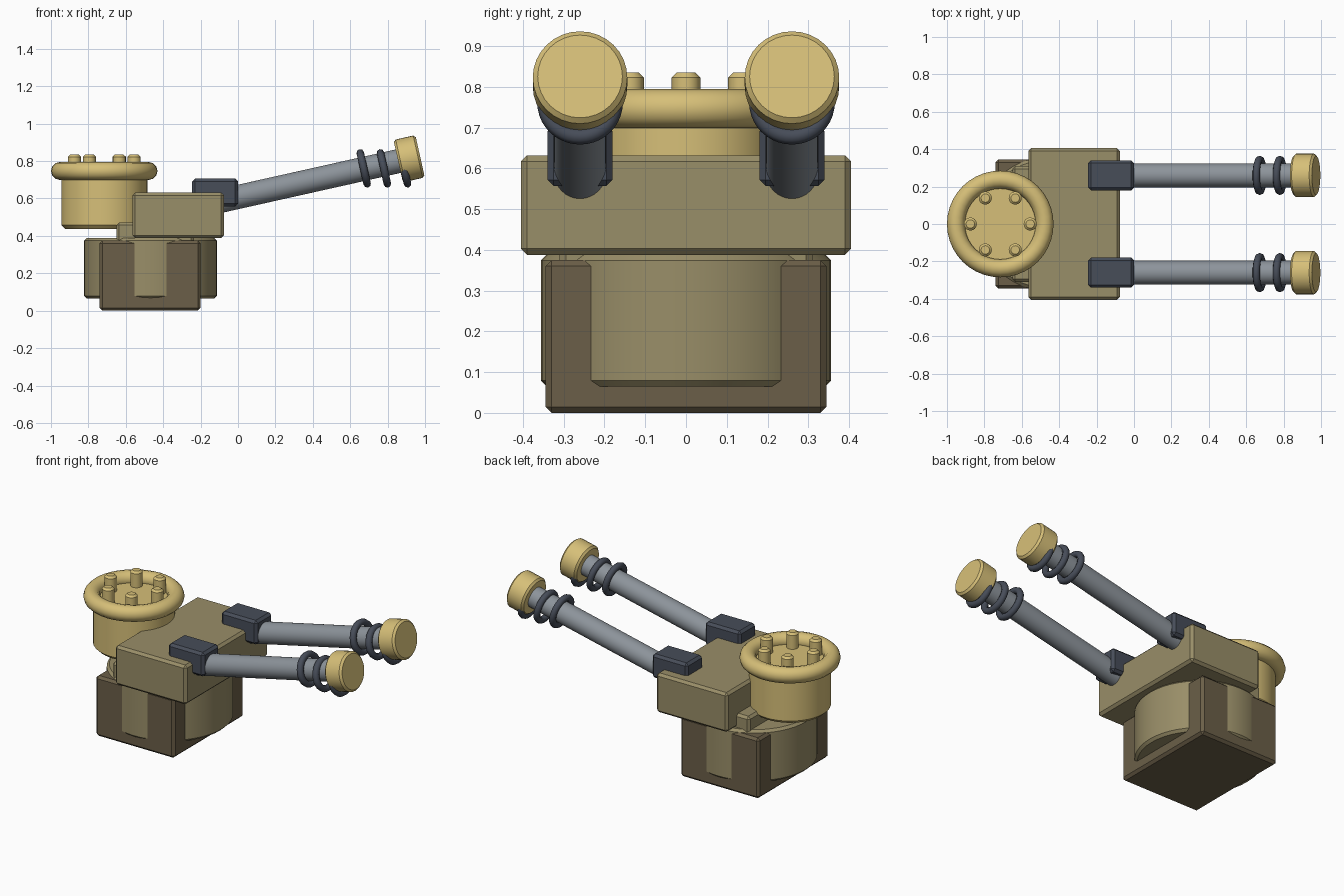
import bpy
import math
from mathutils import Vector

cube = bpy.data.objects.get("Cube")
if cube:
    bpy.data.objects.remove(cube, do_unlink=True)


def linear(c):
    c /= 255
    return c / 12.92 if c <= 0.04045 else ((c + 0.055) / 1.055) ** 2.4


def material(name, r, g, b):
    m = bpy.data.materials.new(name)
    col = (linear(r), linear(g), linear(b), 1)
    m.diffuse_color = col
    m.use_nodes = True
    m.node_tree.nodes["Principled BSDF"].inputs["Base Color"].default_value = col
    return m


TAN = material("light tan", 214, 191, 120)
OLIVE = material("olive tan", 153, 142, 104)
BROWN = material("dark brown", 107, 95, 72)
STEEL = material("steel grey", 140, 147, 154)
SLATE = material("dark slate", 71, 77, 89)


def finish(name, mat, bevel=0.0, smooth=True):
    ob = bpy.context.object
    ob.name = name
    ob.data.materials.append(mat)
    if smooth:
        bpy.ops.object.shade_smooth_by_angle(angle=math.radians(32))
    if bevel:
        mod = ob.modifiers.new("edge bevel", "BEVEL")
        mod.width = bevel
        mod.segments = 1
        mod.limit_method = "ANGLE"
        mod.angle_limit = math.radians(40)
    return ob


def box(name, mat, low, high, bevel):
    low, high = Vector(low), Vector(high)
    bpy.ops.mesh.primitive_cube_add(size=1, location=(low + high) / 2)
    bpy.context.object.scale = high - low
    bpy.ops.object.transform_apply(location=False, rotation=False, scale=True)
    return finish(name, mat, bevel, smooth=False)


def cylinder(name, mat, centre, radius, depth, bevel=0.0, tilt=0.0, sides=32):
    bpy.ops.mesh.primitive_cylinder_add(vertices=sides, radius=radius, depth=depth,
                                        location=centre, rotation=(0, tilt, 0))
    return finish(name, mat, bevel)


def ring(name, mat, centre, major, minor, tilt=0.0, sides=12):
    bpy.ops.mesh.primitive_torus_add(major_radius=major, minor_radius=minor,
                                     major_segments=40, minor_segments=sides,
                                     location=centre, rotation=(0, tilt, 0))
    ob = finish(name, mat, smooth=False)
    bpy.ops.object.shade_smooth()
    return ob


# Base, round column and pivot block
box("base_block", BROWN, (-0.74, -0.345, 0), (-0.2, 0.345, 0.375), 0.015)
cylinder("base_column", OLIVE, (-0.468, 0, 0.227), 0.356, 0.325, 0.015, sides=48)
box("pivot_block", OLIVE, (-0.65, -0.31, 0.3), (-0.235, 0.31, 0.472), 0.015)

# Turret body
box("turret_body", OLIVE, (-0.565, -0.405, 0.388), (-0.075, 0.405, 0.632), 0.015)

# Rear drum with rolled rim and studs
DRUM_X = -0.715
cylinder("rear_drum", TAN, (DRUM_X, 0, 0.587), 0.23, 0.3, 0.02, sides=48)
ring("drum_rim", TAN, (DRUM_X, 0, 0.747), 0.237, 0.048)
for i in range(6):
    a = i * math.pi / 3
    pos = (DRUM_X + 0.16 * math.cos(a), 0.16 * math.sin(a), 0.77)
    cylinder(f"drum_stud_{i + 1}", TAN, pos, 0.035, 0.13, 0.012, sides=16)

# Twin guns, one on each side
SLOPE = math.radians(12.6)
TILT = math.pi / 2 - SLOPE


def on_axis(x, y):
    return Vector((x, y, 0.608 + x * math.tan(SLOPE)))


for side, y in (("right", -0.26), ("left", 0.26)):
    box(f"{side}_barrel_mount", SLATE, (-0.245, y - 0.08, 0.557),
        (0, y + 0.08, 0.706), 0.015)
    start, end = on_axis(-0.13, y), on_axis(0.9, y)
    cylinder(f"{side}_barrel", STEEL, (start + end) / 2, 0.064,
             (end - start).length, tilt=TILT)
    for i in range(3):
        ring(f"{side}_barrel_ring_{i + 1}", SLATE, (0.672 + 0.108 * i, y, 0.761),
             0.085, 0.02, TILT, sides=8)
    cylinder(f"{side}_muzzle", TAN, on_axis(0.915, y), 0.116, 0.12, 0.012, TILT)
